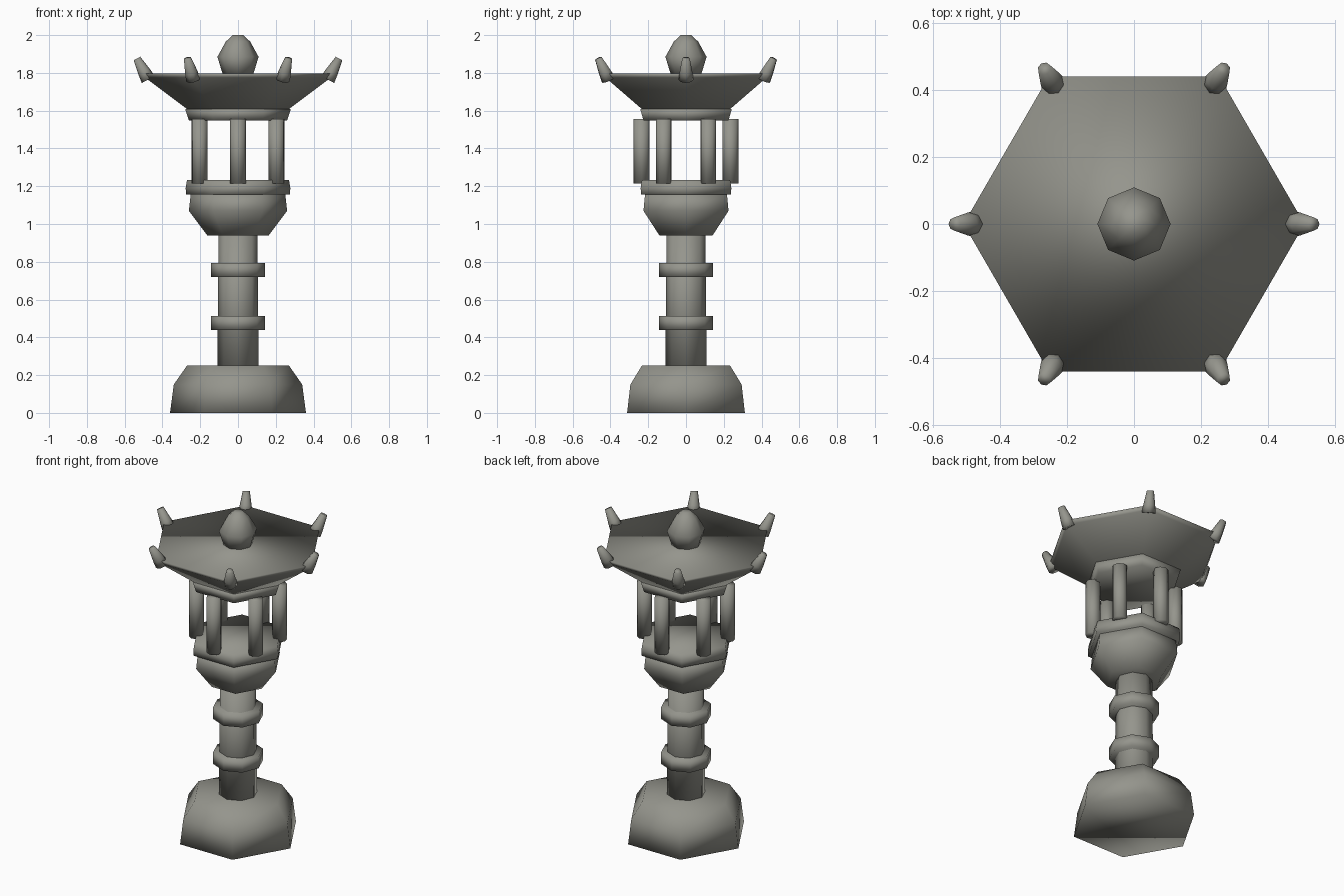
import bpy
import bmesh
from math import cos, sin, pi
from mathutils import Matrix, Vector

if "Cube" in bpy.data.objects:
    bpy.data.objects.remove(bpy.data.objects["Cube"], do_unlink=True)

# Weathered stone, used for every part
stone = bpy.data.materials.new("grey_stone")
stone.use_nodes = True
colour = (0.30, 0.30, 0.265, 1)
stone.diffuse_color = colour
bsdf = stone.node_tree.nodes["Principled BSDF"]
bsdf.inputs["Base Color"].default_value = colour
bsdf.inputs["Roughness"].default_value = 0.8


def turned(name, sides, profile, matrix=Matrix()):
    """Closed solid made from (radius, height) rings, capped at both ends."""
    bm = bmesh.new()
    rings = []
    for r, z in profile:
        angles = [2 * pi * i / sides for i in range(sides)]
        rings.append([bm.verts.new((r * cos(a), r * sin(a), z)) for a in angles])
    for low, high in zip(rings, rings[1:]):
        for i in range(sides):
            j = (i + 1) % sides
            bm.faces.new((low[i], low[j], high[j], high[i]))
    bm.faces.new(rings[0][::-1])
    bm.faces.new(rings[-1])
    bm.transform(matrix)
    mesh = bpy.data.meshes.new(name)
    bm.to_mesh(mesh)
    bm.free()
    mesh.materials.append(stone)
    mesh.shade_smooth()
    obj = bpy.data.objects.new(name, mesh)
    bpy.context.collection.objects.link(obj)
    return obj


# Foot and shaft
turned("base", 6, [(0.36, 0), (0.34, 0.15), (0.27, 0.25)])
turned("column", 8, [(0.109, 0.24), (0.103, 0.95)])
for name, z in (("lower_collar", 0.44), ("upper_collar", 0.72)):
    turned(name, 8, [(0.142, z), (0.142, z + 0.073)])

# Lamp chamber
turned("bowl", 6, [(0.163, 0.94), (0.26, 1.07), (0.25, 1.16)])
turned("chamber_floor", 6, [(0.275, 1.155), (0.277, 1.19), (0.27, 1.232)])
turned("chamber_ceiling", 6, [(0.26, 1.548), (0.28, 1.61)])
for i in range(6):
    place = Matrix.Rotation(pi / 6 + i * pi / 3, 4, "Z") @ Matrix.Translation((0.235, 0, 0))
    turned(f"post_{i + 1}", 8, [(0.043, 1.214), (0.043, 1.557)], place)

# Flared roof with a small lip, and the finial on top
turned("roof", 6, [(0.265, 1.605), (0.492, 1.775), (0.508, 1.798)])
turned("finial", 8, [(0.08, 1.79), (0.109, 1.885), (0.065, 1.965), (0.028, 2.0)])

# Horns leaning outward at the roof corners
foot, tip = Vector((0.475, 0, 1.765)), Vector((0.535, 0, 1.876))
lean = (tip - foot).to_track_quat("Z", "Y").to_matrix().to_4x4()
length = (tip - foot).length
for i in range(6):
    place = Matrix.Rotation(i * pi / 3, 4, "Z") @ Matrix.Translation(foot) @ lean
    turned(f"roof_horn_{i + 1}", 8, [(0.039, 0), (0.034, length * 0.35), (0.02, length)], place)
